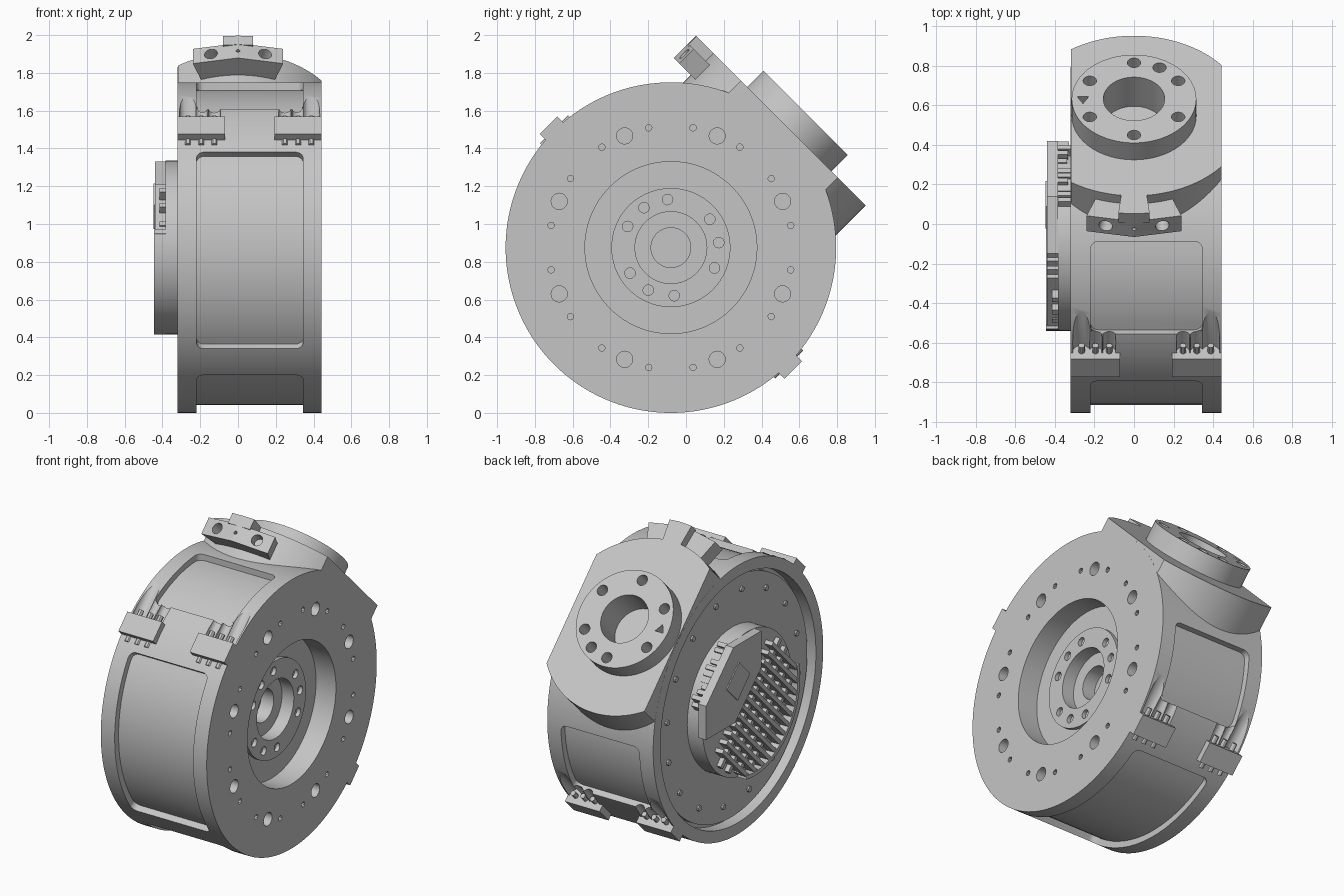
import bpy, bmesh, math, random
from mathutils import Matrix, Vector

if "Cube" in bpy.data.objects:
    bpy.data.objects.remove(bpy.data.objects["Cube"], do_unlink=True)

T = Matrix.Translation
CENTRE = T((0, -0.08, 0.875))
R, X0, X1 = 0.875, -0.32, 0.443
parts = []

grey = bpy.data.materials.new("machined grey")
grey.use_nodes = True
grey.diffuse_color = (0.56, 0.56, 0.56, 1)
grey.node_tree.nodes["Principled BSDF"].inputs["Base Color"].default_value = (0.56, 0.56, 0.56, 1)


def rot(deg, axis):
    return Matrix.Rotation(math.radians(deg), 4, axis)


def radial(deg):
    """Frame on the drum axis: z points outwards at deg, x along the axis."""
    return CENTRE @ rot(deg - 90, 'X')


def axial(deg=0, r=0):
    """Frame at polar position on the drum, z along the axis."""
    return radial(deg) @ T((0, 0, r)) @ rot(90, 'Y')


def cyl(bm, frame, r, z0, z1, n=32):
    bmesh.ops.create_cone(bm, cap_ends=True, segments=n, radius1=r, radius2=r,
                          depth=z1 - z0, matrix=frame @ T((0, 0, (z0 + z1) / 2)))


def box(bm, frame, lo, hi):
    lo, hi = Vector(lo), Vector(hi)
    size = Matrix.Diagonal((*(hi - lo), 1))
    bmesh.ops.create_cube(bm, size=1, matrix=frame @ T((lo + hi) / 2) @ size)


def plate(bm, outline, x0, x1):
    """Flat outline in (y, z) about the drum centre, given a thickness along x."""
    low, high = ([bm.verts.new(CENTRE @ Vector((x, y, z))) for y, z in outline] for x in (x0, x1))
    bm.faces.new(low)
    bm.faces.new(high)
    for i in range(len(low)):
        bm.faces.new((low[i - 1], low[i], high[i], high[i - 1]))


def sweep(bm, frame, r0, r1, x0, x1, a0=0, a1=360, n=96, corner=0):
    """Rectangular section swept about the frame's x axis."""
    full = a1 - a0 >= 360
    rows = []
    for i in range(n if full else n + 1):
        a = math.radians(a0 + (a1 - a0) * i / n)
        rows.append([bm.verts.new(frame @ Vector((x, r * math.cos(a), r * math.sin(a))))
                     for r, x in ((r0, x0), (r1, x0), (r1, x1), (r0, x1))])
    for i in range(n):
        p, q = rows[i], rows[(i + 1) % len(rows)]
        for k in range(4):
            m = (k + 1) % 4
            bm.faces.new((p[k], p[m], q[m], q[k]))
    if not full:
        bm.faces.new(rows[0])
        bm.faces.new(rows[-1])
    if corner:
        edges = [bm.edges.get(pair) for row in (rows[0], rows[-1])
                 for pair in ((row[0], row[1]), (row[2], row[3]))]
        bmesh.ops.bevel(bm, geom=edges, offset=corner, segments=5,
                        profile=0.5, affect='EDGES')


def part(name, bm):
    bmesh.ops.recalc_face_normals(bm, faces=bm.faces[:])
    mesh = bpy.data.meshes.new(name)
    bm.to_mesh(mesh)
    bm.free()
    mesh.materials.append(grey)
    ob = bpy.data.objects.new(name, mesh)
    bpy.context.collection.objects.link(ob)
    parts.append(ob)
    return ob


def combine(target, bm, operation='DIFFERENCE'):
    """Apply a boolean and drop the helper."""
    tool = part("cutter", bm)
    mod = target.modifiers.new("boolean", 'BOOLEAN')
    mod.operation, mod.solver, mod.object = operation, 'EXACT', tool
    deps = bpy.context.evaluated_depsgraph_get()
    mesh = bpy.data.meshes.new_from_object(target.evaluated_get(deps))
    target.modifiers.clear()
    target.data = mesh
    bpy.data.objects.remove(parts.pop(), do_unlink=True)


# Drum housing
bm = bmesh.new()
cyl(bm, axial(), R, X0, X1, 160)
housing = part("drum_housing", bm)

# Slanted flange, trimmed to the width of the drum, with its raised boss
slant = radial(45)
bm = bmesh.new()
cyl(bm, Matrix(), 0.572, 0.5, 0.887, 128)
for v in bm.verts:
    v.co.x = min(max(v.co.x, X0 + 0.0005), X1 - 0.0005)
bm.transform(slant)
combine(housing, bm, 'UNION')
bm = bmesh.new()
cyl(bm, slant, 0.315, 0.85, 1.008, 96)
combine(housing, bm, 'UNION')

# Flange bore and bolt circle
bm = bmesh.new()
cyl(bm, slant, 0.155, 0.8, 1.1, 64)
for a in (-150, -90, -30, 30, 60, 90, 150, 180):
    cyl(bm, slant @ rot(a, 'Z') @ T((0.258, 0, 0)), 0.034, 0.9, 1.1, 3 if a == 180 else 20)
combine(housing, bm)

# Stepped bores on the output side, cavity on the other
for r, lo, hi in ((0.455, 0.30, 0.6), (0.19, 0.24, 0.6), (0.105, 0.15, 0.6), (0.80, -0.6, -0.24)):
    bm = bmesh.new()
    cyl(bm, axial(), r, lo, hi, 128)
    combine(housing, bm)

# Output face bolt holes
bm = bmesh.new()
for k in range(8):
    cyl(bm, axial(45 * k + 22.5, 0.64), 0.043, 0.34, 0.6, 16)
    for off in (-10.5, 10.5):
        cyl(bm, axial(45 * k + off, 0.645), 0.017, 0.38, 0.6, 10)
combine(housing, bm)

# Shallow rounded pockets round the rim
for a0, a1 in ((90.5, 123), (144.7, 217.7), (230.5, 305.3), (-33, -0.5)):
    bm = bmesh.new()
    sweep(bm, CENTRE, 0.835, 1.0, -0.22, 0.345, a0, a1, int((a1 - a0) / 4), 0.04)
    combine(housing, bm)

# Mounting lugs with screws lying in channels
for side, deg, flip in (("front", 135, 1), ("back", -45, -1)):
    frame = radial(deg) @ rot(0 if flip > 0 else 180, 'Z')
    lugs, screws = bmesh.new(), bmesh.new()
    for edge, inward in ((X0, 1), (X1, -1)):
        lo, hi = sorted((edge * flip, (edge + 0.25 * inward) * flip))
        box(lugs, frame, (lo, -0.065, 0.8), (hi, 0.065, 0.916))
        for k, r, reach in ((0.055, 0.045, 0.4), (0.125, 0.033, 0.2), (0.195, 0.033, 0.2)):
            x = (edge + k * inward) * flip
            along = frame @ T((x, 0, 0.865)) @ rot(-90, 'X')
            channel = bmesh.new()
            cyl(channel, along, r, 0.04, reach, 20)
            combine(housing, channel)
            cyl(screws, along, 0.016, -0.1, 0.11, 12)
    part(side + "_mounting_lugs", lugs)
    part(side + "_lug_screws", screws)

# Stepped clamp at the upper edge of the flange
upright = slant @ rot(-90, 'Y')
bm = bmesh.new()
sweep(bm, upright, 0.56, 0.70, 0.72, 0.83, 160, 200, 2)
clamp = part("flange_clamp", bm)
bm = bmesh.new()
for a, r in ((-12, 0.035), (0, 0.01), (12, 0.035)):
    cyl(bm, slant @ rot(a, 'Z') @ T((0, -0.8, 0.775)) @ rot(-90, 'X'), r, 0, 0.19, 20)
combine(clamp, bm)
bm = bmesh.new()
sweep(bm, upright, 0.56, 0.70, 0.82, 0.887, 173.5, 186.5, 2)
part("clamp_key", bm)

# Output ring with bolt holes
bm = bmesh.new()
sweep(bm, CENTRE, 0.19, 0.315, 0.25, 0.325)
ring = part("output_ring", bm)
bm = bmesh.new()
for a in (6, 36, 94, 124, 154, 212, 242, 274, 335):
    cyl(bm, axial(a, 0.255), 0.028, 0.28, 0.5, 14)
combine(ring, bm)

# Rear plate with small fasteners
bm = bmesh.new()
cyl(bm, axial(), 0.775, -0.275, -0.22, 128)
part("rear_plate", bm)
bm = bmesh.new()
for k in range(16):
    cyl(bm, axial(22.5 * k + 8, 0.68), 0.018, -0.288, -0.26, 8)
part("rear_plate_fasteners", bm)

# Electronics drum: base, guard wall and cooling slats
bm = bmesh.new()
cyl(bm, axial(), 0.46, -0.385, -0.25, 96)
part("electronics_base", bm)
bm = bmesh.new()
sweep(bm, CENTRE, 0.435, 0.46, -0.445, -0.37, 168, 282, 40)
part("guard_wall", bm)

bm = bmesh.new()
for k in range(-6, 7):
    t = k * 0.06
    reach = math.sqrt(0.45 ** 2 - t * t)
    box(bm, slant, (-0.44, t - 0.013, -reach), (-0.38, t + 0.013, min(reach, 0.1)))
for n in (-0.3, -0.2, -0.1, 0.0):
    half = math.sqrt(0.43 ** 2 - n * n)
    box(bm, slant, (-0.415, -half, n - 0.015), (-0.38, half, n + 0.015))
part("cooling_slats", bm)

# Circuit cover overhanging the base, with pins beneath its slanted edge
bm = bmesh.new()
plate(bm, ((-0.07, 0.455), (0.22, 0.455), (0.5, 0.18), (0.5, -0.04), (0.2, -0.04), (-0.07, 0.22)),
      -0.44, -0.385)
box(bm, slant, (-0.447, -0.12, 0.2), (-0.435, 0.06, 0.36))
part("circuit_cover", bm)

random.seed(4)
bm = bmesh.new()
for k in range(11):
    t, n = -0.17 + 0.04 * k, random.uniform(0.45, 0.48)
    box(bm, slant, (-0.39, t - 0.014, n - 0.06), (-random.uniform(0.31, 0.34), t + 0.014, n))
part("connector_pins", bm)

# Smooth shading with crisp edges
bpy.ops.object.select_all(action='DESELECT')
for ob in parts:
    ob.select_set(True)
bpy.context.view_layer.objects.active = housing
bpy.ops.object.shade_smooth_by_angle(angle=math.radians(30))
